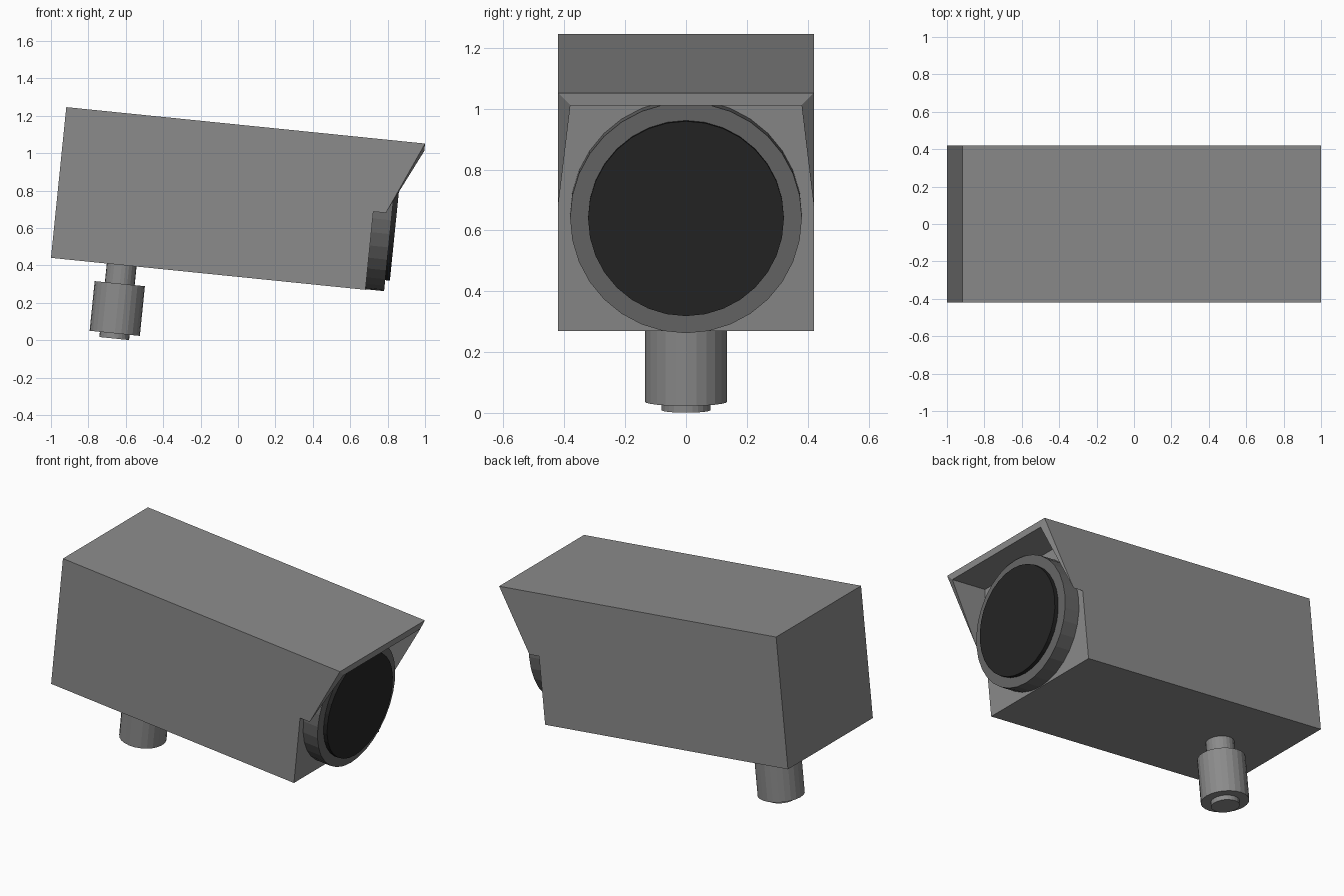
import bpy, bmesh, math
from mathutils import Matrix, Vector

if "Cube" in bpy.data.objects:
    bpy.data.objects.remove(bpy.data.objects["Cube"])

# The whole camera is built in a level frame, then pitched nose-down
TILT = Matrix.Translation((-1, 0, 0.44)) @ Matrix.Rotation(math.radians(5.8), 4, 'Y')


def material(name, v):
    m = bpy.data.materials.new(name)
    m.diffuse_color = (v, v, v, 1)
    m.use_nodes = True
    m.node_tree.nodes["Principled BSDF"].inputs["Base Color"].default_value = m.diffuse_color
    return m


GREY = material("housing grey", 0.26)
DARK = material("bezel dark grey", 0.135)
BLACK = material("lens black", 0.018)


def finish(name, bm, mat):
    bmesh.ops.recalc_face_normals(bm, faces=bm.faces[:])
    bm.transform(TILT)
    me = bpy.data.meshes.new(name)
    bm.to_mesh(me)
    bm.free()
    me.materials.append(mat)
    ob = bpy.data.objects.new(name, me)
    bpy.context.collection.objects.link(ob)
    return ob


def cylinder(name, start, end, radius, sides, mat):
    a, b = Vector(start), Vector(end)
    d = b - a
    bm = bmesh.new()
    place = Matrix.Translation((a + b) / 2) @ d.to_track_quat('Z', 'Y').to_matrix().to_4x4()
    bmesh.ops.create_cone(bm, cap_ends=True, segments=sides, radius1=radius,
                          radius2=radius, depth=d.length, matrix=place)
    return finish(name, bm, mat)


# Housing with hollow overhanging hood: named half-profile points (x, y, z)
pts = {
    'A': (0, .42, 0), 'B': (1.69, .42, 0), 'C': (1.69, .42, .42),
    'D': (1.757, .42, .42), 'E': (1.928, .42, .81), 'F': (0, .42, .81),
    'G': (1.928, .38, .77), 'H': (1.69, .38, .77),
}
bm = bmesh.new()
L = {k: bm.verts.new(p) for k, p in pts.items()}
R = {k: bm.verts.new((p[0], -p[1], p[2])) for k, p in pts.items()}
# mirrored faces: outer side, slanted hood edge, inner hood cheek
for side in (L, R):
    for loop in ("ABCDEF", "DEG", "GHCD"):
        bm.faces.new([side[k] for k in loop])
# faces spanning both sides: floor, back, roof, hood rim, hood ceiling, front
for span in ("AB", "AF", "FE", "EG", "GH", "BCH"):
    bm.faces.new([L[k] for k in span] + [R[k] for k in reversed(span)])
finish("housing", bm, GREY)

# Lens bezel and glass
cylinder("lens_bezel", (1.68, 0, .384), (1.79, 0, .384), .381, 32, DARK)
cylinder("lens_glass", (1.78, 0, .384), (1.815, 0, .384), .322, 32, BLACK)

# Mounting post: thin pin through a thick collar
cylinder("mount_pin", (.38, 0, .01), (.38, 0, -.395), .08, 24, GREY)
cylinder("mount_collar", (.38, 0, -.10), (.38, 0, -.367), .135, 24, GREY)
